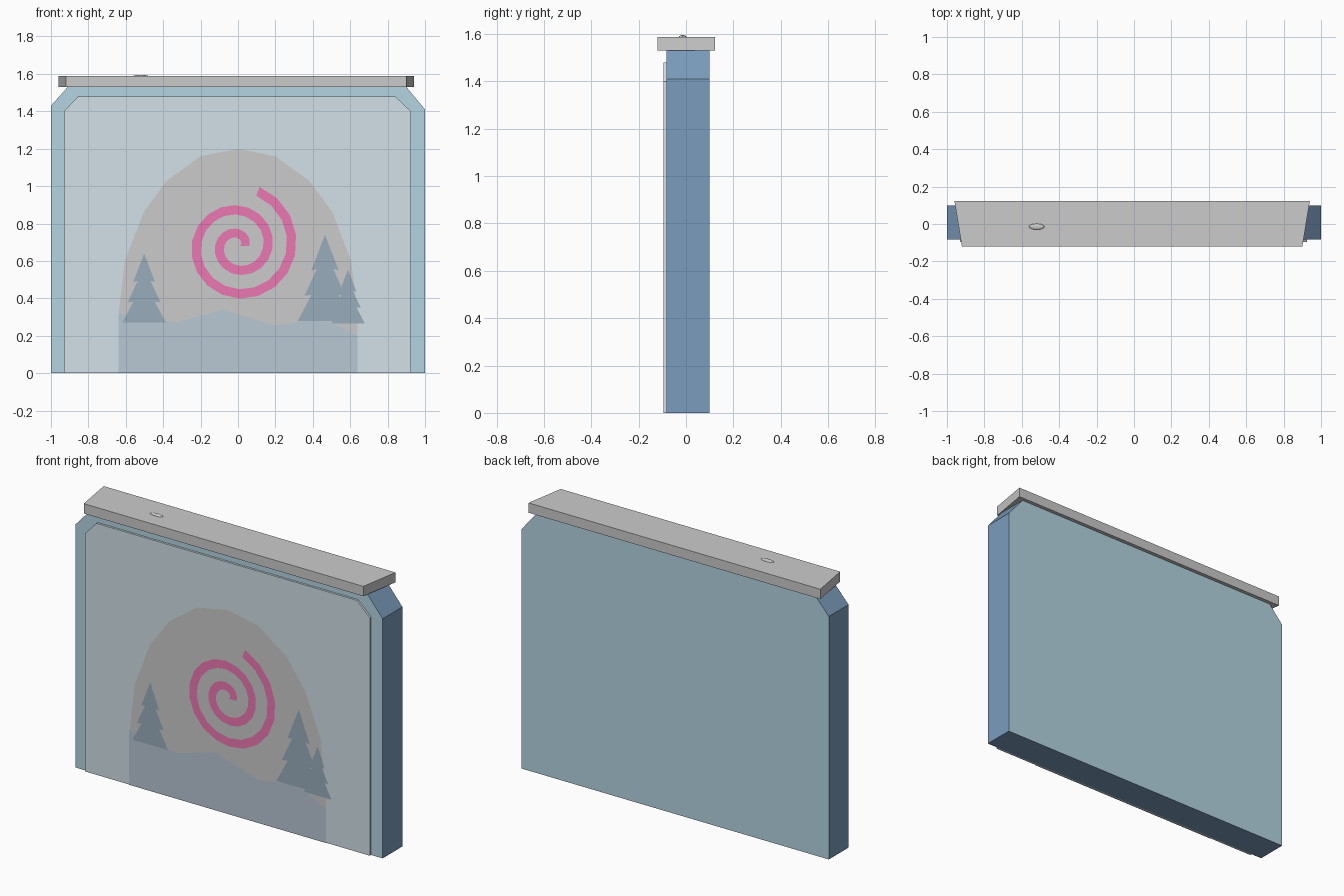
import bpy, bmesh, math

if "Cube" in bpy.data.objects:
    bpy.data.objects.remove(bpy.data.objects["Cube"])


def material(name, hex_code):
    rgb = [int(hex_code[i:i + 2], 16) / 255 for i in (0, 2, 4)]
    mat = bpy.data.materials.new(name)
    mat.diffuse_color = [((c + 0.055) / 1.055) ** 2.4 for c in rgb] + [1]
    mat.use_nodes = True
    mat.node_tree.nodes["Principled BSDF"].inputs["Base Color"].default_value = mat.diffuse_color
    return mat


def finish(bm, name, *mats):
    mesh = bpy.data.meshes.new(name)
    bm.to_mesh(mesh)
    bm.free()
    for m in mats:
        mesh.materials.append(m)
    obj = bpy.data.objects.new(name, mesh)
    bpy.context.collection.objects.link(obj)
    return obj


def prism(points, to_3d, depth):
    """Solid from a 2D outline, extruded along the 3D vector depth."""
    bm = bmesh.new()
    face = bm.faces.new([bm.verts.new(to_3d(a, b)) for a, b in points])
    ext = bmesh.ops.extrude_face_region(bm, geom=[face])
    bmesh.ops.translate(bm, vec=depth, verts=[g for g in ext["geom"] if isinstance(g, bmesh.types.BMVert)])
    bmesh.ops.recalc_face_normals(bm, faces=bm.faces[:])
    return bm


def decal(name, polygons, y, *mats):
    """Flat faces in the x-z plane, facing the front."""
    bm = bmesh.new()
    for poly in polygons:
        face = bm.faces.new([bm.verts.new((x, y, z)) for x, z in poly])
        face.normal_update()
        if face.normal.y > 0:
            face.normal_flip()
    bmesh.ops.remove_doubles(bm, verts=bm.verts[:], dist=1e-5)
    return finish(bm, name, *mats)


ice = material("ice_blue", "B4D5E2")
side = material("slate_blue", "7A9CBC")
pane = material("pale_blue", "D2E1E8")
hill = material("hill_blue", "B8C7D4")
pine = material("pine_blue", "98ACBB")
pink = material("pink", "EC79B2")

# Slab with clipped top corners, darker around the rim
slab = prism([(-1, 0), (1, 0), (1, 1.41), (0.9, 1.53), (-0.91, 1.53), (-1, 1.43)],
             lambda x, z: (x, -0.083, z), (0, 0.183, 0))
for f in slab.faces:
    f.material_index = 0 if abs(f.normal.y) > 0.9 else 1
finish(slab, "slab", ice, side)

# Raised front panel
finish(prism([(-0.93, 0), (0.925, 0), (0.925, 1.4), (0.84, 1.48), (-0.855, 1.48), (-0.93, 1.4)],
             lambda x, z: (x, -0.095, z), (0, 0.012, 0)), "front_panel", pane)

# Tapered snow cap
finish(prism([(-0.92, -0.12), (0.9, -0.12), (0.94, 0.122), (-0.96, 0.122)],
             lambda x, y: (x, y, 1.53), (0, 0, 0.058)), "snow_cap")

# Small lump on the cap
bm = bmesh.new()
bmesh.ops.create_uvsphere(bm, u_segments=12, v_segments=6, radius=1)
bmesh.ops.scale(bm, vec=(0.042, 0.016, 0.007), verts=bm.verts[:])
bmesh.ops.translate(bm, vec=(-0.52, -0.014, 1.588), verts=bm.verts[:])
finish(bm, "snow_lump")

# Pale dome behind the scene
half = [(0.64, 0), (0.64, 0.3), (0.605, 0.6), (0.505, 0.86), (0.38, 1.03), (0.2, 1.16)]
decal("pale_dome", [half + [(0, 1.2)] + [(-x, z) for x, z in reversed(half)]], -0.0965)

# Hills
decal("hills", [[(-0.64, 0), (0.64, 0), (0.64, 0.2), (0.5, 0.27), (0.4, 0.285), (0.2, 0.253),
                 (-0.08, 0.34), (-0.33, 0.27), (-0.64, 0.32)]], -0.098, hill)


# Pine trees: three tiers, mirrored outline
def tree(name, x, z, w, h, y):
    right = [(1, 0), (0.5, 0.3), (0.76, 0.29), (0.3, 0.6), (0.5, 0.59)]
    outline = right + [(0, 1)] + [(-a, b) for a, b in reversed(right)]
    decal(name, [[(x + a * w, z + b * h) for a, b in outline]], y, pine)


tree("pine_left", -0.502, 0.272, 0.115, 0.368, -0.099)
tree("pine_right", 0.465, 0.28, 0.145, 0.46, -0.099)
tree("pine_small", 0.588, 0.265, 0.09, 0.29, -0.0995)

# Spiral ribbon
steps, sweep, width = 40, 790, 0.025


def rail(i, offset):
    deg = sweep * i / steps
    r = 0.035 + 0.126 * deg / 360 + offset
    return r * math.cos(math.radians(deg)), 0.68 + r * math.sin(math.radians(deg))


decal("spiral", [[rail(i, -width), rail(i, width), rail(i + 1, width), rail(i + 1, -width)]
                 for i in range(steps)], -0.0985, pink)
